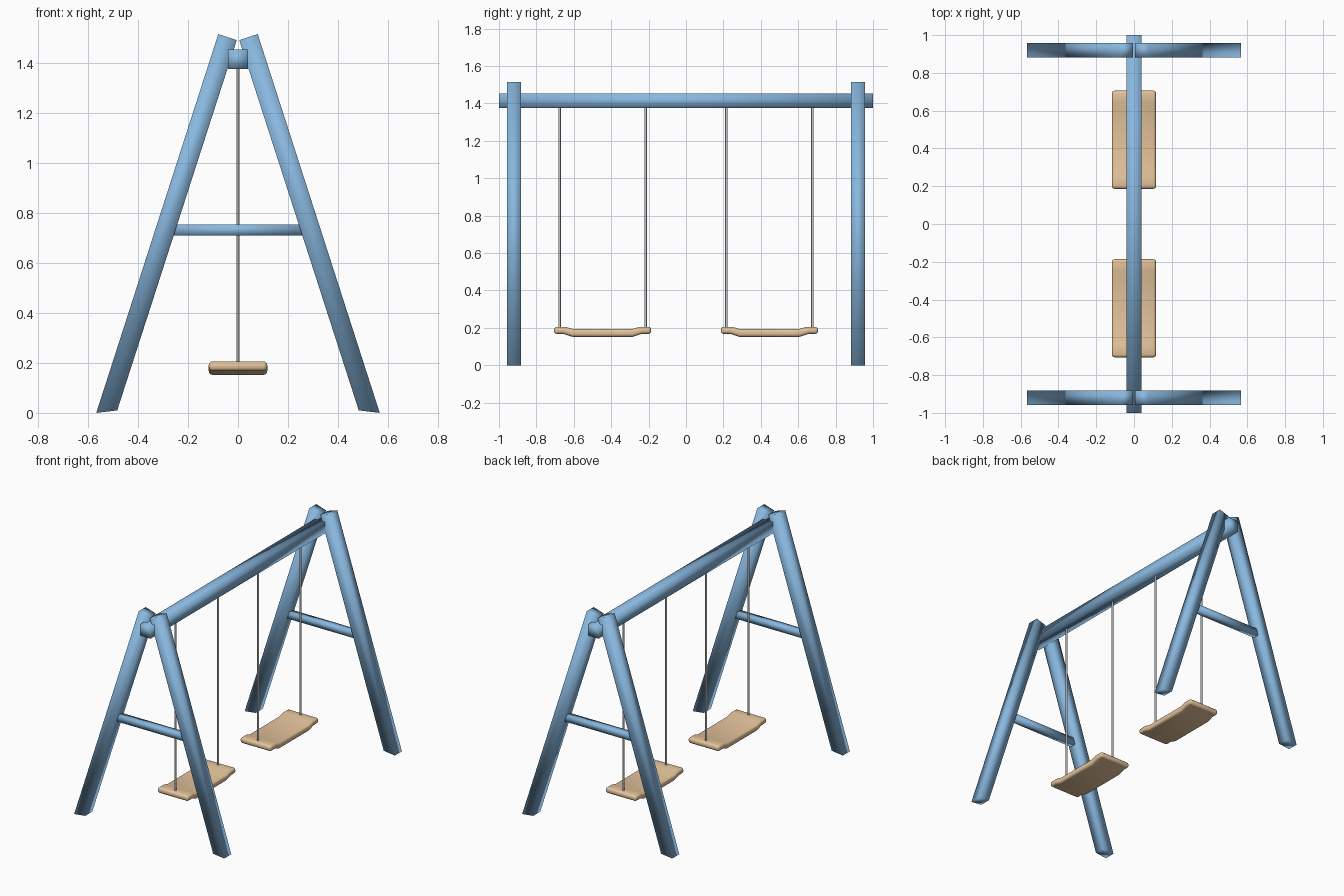
import bpy, bmesh, math

if "Cube" in bpy.data.objects:
    bpy.data.objects.remove(bpy.data.objects["Cube"])


def material(name, rgb):
    m = bpy.data.materials.new(name)
    m.diffuse_color = (*rgb, 1)
    m.use_nodes = True
    m.node_tree.nodes["Principled BSDF"].inputs["Base Color"].default_value = m.diffuse_color
    return m


blue = material("blue_paint", (0.25, 0.48, 0.74))
wood = material("pale_wood", (0.78, 0.55, 0.33))


def prism(name, profile, axis, lo, hi, mat):
    """Extrude a 2D profile along x (profile is y,z) or along y (profile is x,z)."""
    place = (lambda a, b, t: (t, a, b)) if axis == 'x' else (lambda a, b, t: (a, t, b))
    bm = bmesh.new()
    ends = [[bm.verts.new(place(a, b, t)) for a, b in profile] for t in (lo, hi)]
    n = len(profile)
    for i in range(n):
        j = (i + 1) % n
        bm.faces.new((ends[0][i], ends[0][j], ends[1][j], ends[1][i]))
    for ring in ends:
        bm.faces.new(ring)
    bmesh.ops.recalc_face_normals(bm, faces=bm.faces)
    for f in bm.faces:
        f.smooth = True
    me = bpy.data.meshes.new(name)
    bm.to_mesh(me)
    bm.free()
    me.materials.append(mat)
    ob = bpy.data.objects.new(name, me)
    bpy.context.collection.objects.link(ob)
    return ob


def rect(a0, a1, b0, b1):
    return [(a0, b0), (a1, b0), (a1, b1), (a0, b1)]


# top beam
prism("top_beam", rect(-0.039, 0.039, 1.375, 1.453), 'y', -1, 1, blue)

# A-frames: two leaning legs and a cross bar at each end
LEG = [(0.567, 0.0), (0.483, 0.01), (0.005, 1.491), (0.079, 1.515)]
for end, s in (("front", -1), ("back", 1)):
    y = s * 0.92
    for side, m in (("left", -1), ("right", 1)):
        prism(f"{end}_{side}_leg", [(m * x, z) for x, z in LEG], 'y', y - 0.038, y + 0.038, blue)
    prism(f"{end}_cross_bar", rect(y - 0.022, y + 0.022, 0.709, 0.753), 'x', -0.275, 0.275, blue)

# swings: dipped seat with rounded rim, hung on two rods
half = [(0.26, 0.168), (0.26, 0.206), (0.20, 0.206), (0.16, 0.194)]
under = [(0.16, 0.152), (0.21, 0.168)]
profile = half + [(-a, b) for a, b in reversed(half)]
profile += [(-a, b) for a, b in reversed(under)] + under
for end, s in (("front", -1), ("back", 1)):
    yc = s * 0.446
    seat = prism(f"{end}_seat", [(yc + a, b) for a, b in profile], 'x', -0.117, 0.117, wood)
    bev = seat.modifiers.new("rounded_rim", 'BEVEL')
    bev.width = 0.015
    bev.segments = 3
    bev.limit_method = 'ANGLE'
    bev.angle_limit = math.radians(35)
    for side, m in (("inner", -1), ("outer", 1)):
        bpy.ops.mesh.primitive_cylinder_add(vertices=12, radius=0.0065, depth=1.205,
                                            location=(0, yc + s * m * 0.23, 0.7925))
        rod = bpy.context.object
        rod.name = f"{end}_{side}_rod"
        bpy.ops.object.shade_smooth_by_angle()
